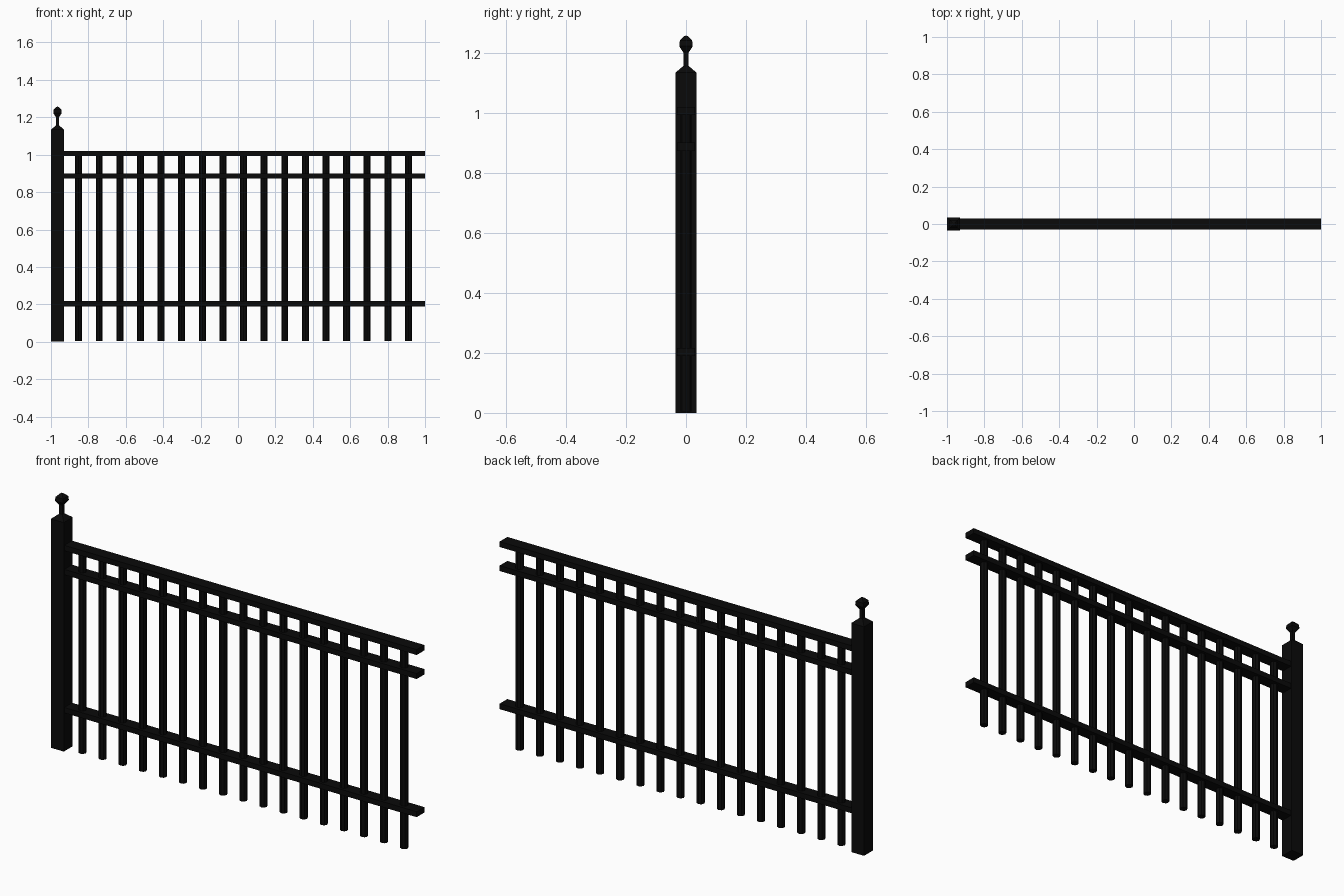
import bpy, bmesh, math

if "Cube" in bpy.data.objects:
    bpy.data.objects.remove(bpy.data.objects["Cube"])

black = bpy.data.materials.new("black iron")
black.diffuse_color = (0.003, 0.003, 0.003, 1)
black.use_nodes = True
black.node_tree.nodes["Principled BSDF"].inputs["Base Color"].default_value = black.diffuse_color


def lathe(name, x, y, profile, sides, turn=0.0):
    """Stack of n-sided rings given as (radius, z), capped at both ends."""
    bm = bmesh.new()
    rings = []
    for r, z in profile:
        rings.append([bm.verts.new((x + r * math.cos(turn + 2 * math.pi * i / sides),
                                    y + r * math.sin(turn + 2 * math.pi * i / sides), z))
                      for i in range(sides)])
    for a, b in zip(rings, rings[1:]):
        for i in range(sides):
            j = (i + 1) % sides
            bm.faces.new((a[i], a[j], b[j], b[i]))
    bm.faces.new(rings[0][::-1])
    bm.faces.new(rings[-1])
    me = bpy.data.meshes.new(name)
    bm.to_mesh(me)
    bm.free()
    me.materials.append(black)
    ob = bpy.data.objects.new(name, me)
    bpy.context.collection.objects.link(ob)
    return ob


def square(name, x, profile):
    """Square-section part; the profile gives half widths."""
    return lathe(name, x, 0, [(h * math.sqrt(2), z) for h, z in profile], 4, math.pi / 4)


def box(name, x0, x1, y0, y1, z0, z1):
    bm = bmesh.new()
    bmesh.ops.create_cube(bm, size=1)
    for v in bm.verts:
        v.co = (x1 if v.co.x > 0 else x0, y1 if v.co.y > 0 else y0, z1 if v.co.z > 0 else z0)
    me = bpy.data.meshes.new(name)
    bm.to_mesh(me)
    bm.free()
    me.materials.append(black)
    bpy.context.collection.objects.link(bpy.data.objects.new(name, me))


# End post with pyramid cap, thin neck and faceted finial
px = -0.965
square("post", px, [(0.035, 0), (0.035, 1.134), (0.008, 1.157)])
square("finial_neck", px, [(0.0085, 1.15), (0.0085, 1.205)])
square("finial", px, [(0.009, 1.201), (0.0225, 1.222), (0.0205, 1.241), (0.007, 1.255), (0.001, 1.257)])

# Three horizontal rails
for name, z in (("bottom_rail", 0.203), ("middle_rail", 0.887), ("top_rail", 1.006)):
    box(name, -0.94, 1.0, -0.03, 0.03, z - 0.0135, z + 0.0135)

# Round pickets
for i in range(17):
    lathe(f"picket_{i + 1}", -0.852 + i * 0.1102, 0, [(0.0185, 0.004), (0.0185, 1.0)], 8)
